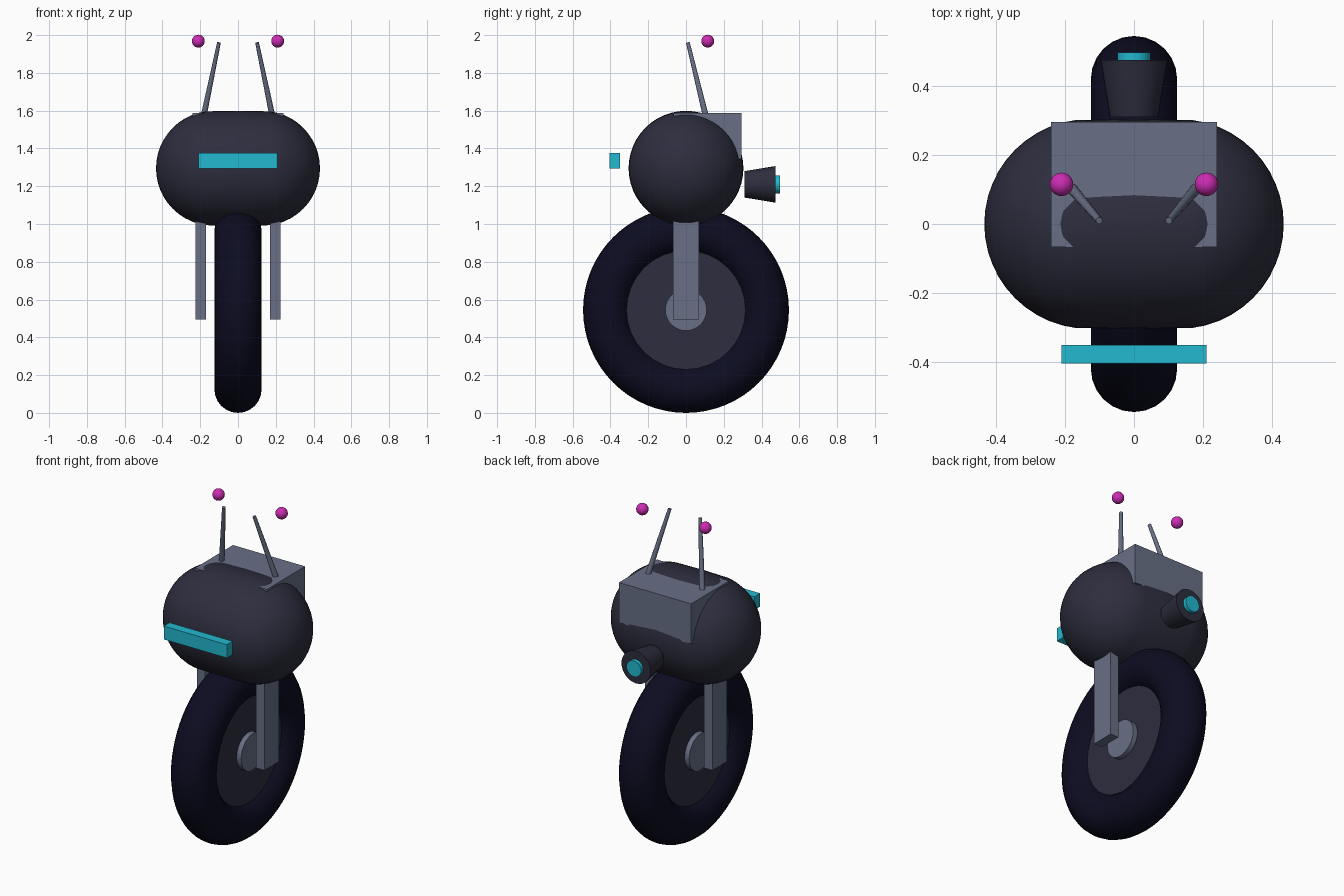
import bpy, math
from mathutils import Vector

if "Cube" in bpy.data.objects:
    bpy.data.objects.remove(bpy.data.objects["Cube"], do_unlink=True)


def material(name, r, g, b):
    lin = [((c / 255 + 0.055) / 1.055) ** 2.4 for c in (r, g, b)]
    m = bpy.data.materials.new(name)
    m.use_nodes = True
    m.diffuse_color = (*lin, 1)
    m.node_tree.nodes["Principled BSDF"].inputs["Base Color"].default_value = (*lin, 1)
    return m


shell = material("charcoal shell", 45, 45, 62)
rubber = material("midnight rubber", 12, 12, 33)
metal = material("slate metal", 104, 112, 134)
cyan = material("cyan glow", 34, 184, 207)
magenta = material("magenta glow", 204, 44, 178)


def finish(name, mat, smooth=True):
    ob = bpy.context.object
    ob.name = name
    ob.data.materials.append(mat)
    if smooth:
        bpy.ops.object.shade_smooth_by_angle(angle=math.radians(35))
    return ob


def box(name, low, high, mat):
    low, high = Vector(low), Vector(high)
    bpy.ops.mesh.primitive_cube_add(size=1, location=(low + high) / 2)
    bpy.context.object.scale = high - low
    bpy.ops.object.transform_apply(location=False, rotation=False, scale=True)
    return finish(name, mat, False)


def rod(name, start, end, r1, r2, mat, sides=32):
    start, end = Vector(start), Vector(end)
    bpy.ops.mesh.primitive_cone_add(vertices=sides, radius1=r1, radius2=r2,
                                    depth=(end - start).length, location=(start + end) / 2)
    bpy.context.object.rotation_euler = (end - start).to_track_quat("Z", "Y").to_euler()
    return finish(name, mat)


AXLE = 0.545
SIDEWAYS = (0, math.pi / 2, 0)

# Wheel: tyre, disc and hub on one axle
bpy.ops.mesh.primitive_torus_add(major_radius=0.42, minor_radius=0.125, major_segments=64,
                                 minor_segments=24, location=(0, 0, AXLE), rotation=SIDEWAYS)
finish("tyre", rubber)
for name, radius, half, mat in (("wheel_disc", 0.315, 0.068, shell), ("hub", 0.11, 0.098, metal)):
    rod(name, (-half, 0, AXLE), (half, 0, AXLE), radius, radius, mat)

# Body: a sphere pulled apart sideways into a capsule
bpy.ops.mesh.primitive_uv_sphere_add(segments=48, ring_count=24, radius=0.304,
                                     location=(0, 0, 1.295), rotation=SIDEWAYS)
body = finish("body", shell)
for v in body.data.vertices:
    if abs(v.co.z) > 0.001:
        v.co.z += math.copysign(0.13, v.co.z)

# Backpack and visor
box("backpack", (-0.24, -0.067, 1.345), (0.24, 0.295, 1.587), metal)
box("visor", (-0.21, -0.405, 1.295), (0.21, -0.35, 1.375), cyan)

# Rear thruster with glowing lens
rod("thruster", (0, 0.31, 1.21), (0, 0.475, 1.21), 0.07, 0.097, shell)
rod("thruster_lens", (0, 0.465, 1.21), (0, 0.497, 1.21), 0.048, 0.048, cyan)

# Mirrored fork legs, antennas and antenna beads
for side, s in (("left", 1), ("right", -1)):
    inner, outer = sorted((s * 0.17, s * 0.225))
    box(side + "_fork", (inner, -0.07, 0.495), (outer, 0.07, 1.1), metal)
    rod(side + "_antenna", (s * 0.182, 0.105, 1.57), (s * 0.101, 0.01, 1.96),
        0.016, 0.01, metal, 12)
    bpy.ops.mesh.primitive_uv_sphere_add(segments=24, ring_count=16, radius=0.034,
                                         location=(s * 0.21, 0.115, 1.968))
    finish(side + "_antenna_bead", magenta)
